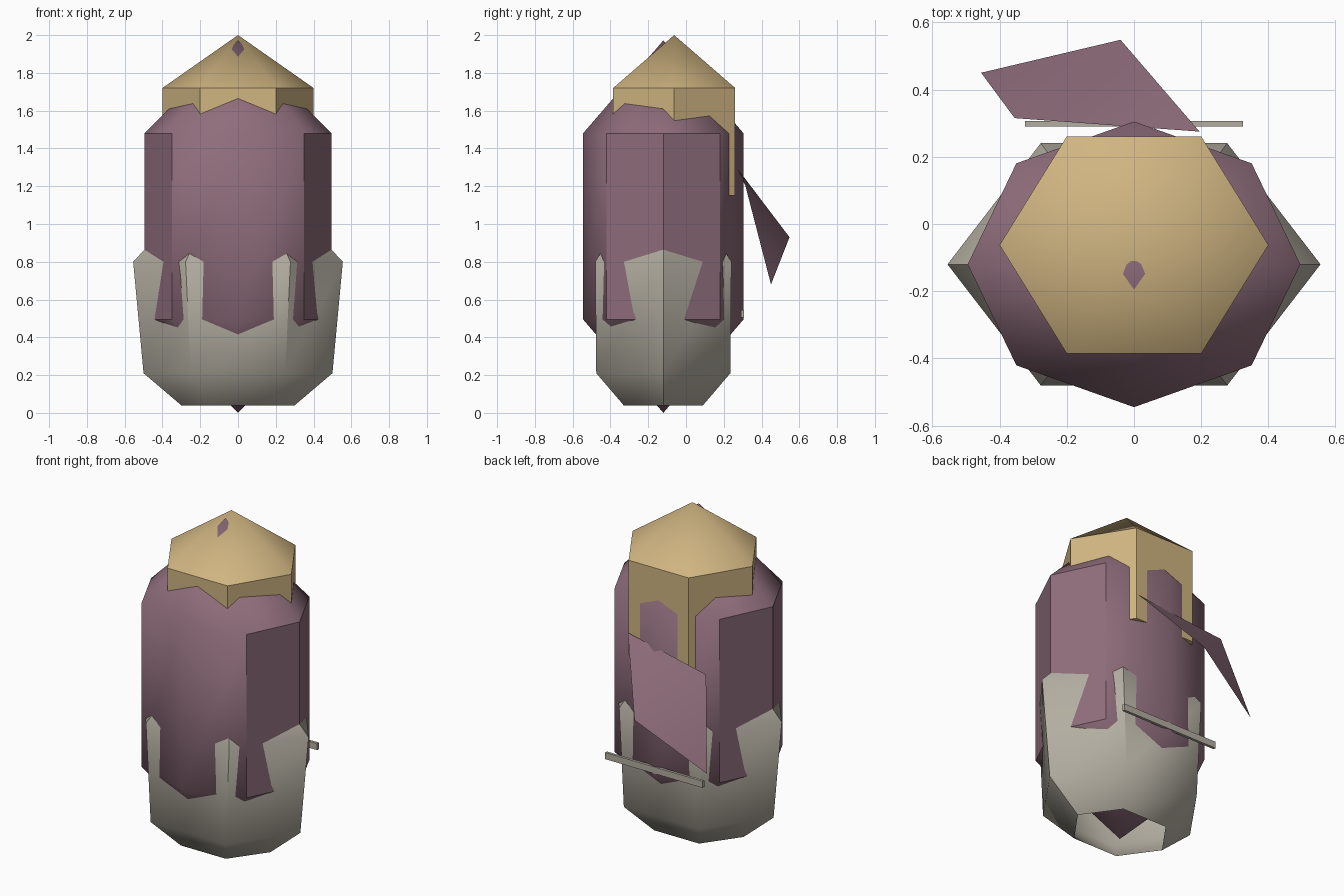
import bpy
import bmesh
from math import cos, sin, tau, radians

if "Cube" in bpy.data.objects:
    bpy.data.objects.remove(bpy.data.objects["Cube"], do_unlink=True)


def material(name, rgb):
    mat = bpy.data.materials.new(name)
    mat.use_nodes = True
    mat.diffuse_color = (*rgb, 1)
    mat.node_tree.nodes["Principled BSDF"].inputs["Base Color"].default_value = (*rgb, 1)
    return mat


purple = material("dusty purple", (0.275, 0.155, 0.20))
gold = material("straw gold", (0.63, 0.46, 0.22))
grey = material("warm grey", (0.45, 0.42, 0.355))


def finish(name, bm, mat, angle):
    """Turn a bmesh into a smooth shaded object with sharp creases."""
    mesh = bpy.data.meshes.new(name)
    bm.to_mesh(mesh)
    bm.free()
    mesh.materials.append(mat)
    mesh.shade_smooth()
    mesh.set_sharp_from_angle(angle=radians(angle))
    obj = bpy.data.objects.new(name, mesh)
    bpy.context.collection.objects.link(obj)
    return obj


def loft(name, mat, sides, cy, profile, angle, cap_bottom=False):
    """Stack elliptical rings (z, x radius, y radius); zero radius makes a tip."""
    bm = bmesh.new()
    rings = []
    for z, rx, ry in profile:
        count = sides if rx > 0 else 1
        turns = [tau * i / sides for i in range(count)]
        rings.append([bm.verts.new((rx * cos(t), cy + ry * sin(t), z)) for t in turns])
    for low, high in zip(rings, rings[1:]):
        for i in range(sides):
            j = (i + 1) % sides
            if len(low) == 1:
                bm.faces.new((low[0], high[j], high[i]))
            elif len(high) == 1:
                bm.faces.new((low[i], low[j], high[0]))
            else:
                bm.faces.new((low[i], low[j], high[j], high[i]))
    if cap_bottom:
        bm.faces.new(rings[0][::-1])
    return finish(name, bm, mat, angle)


# Eight-sided body with pointed ends
loft("body", purple, 8, -0.12,
     [(0, 0, 0), (0.495, 0.495, 0.425), (1.48, 0.495, 0.425), (1.972, 0, 0)], 41)

# Open six-sided cup around the lower body
loft("lower_cup", grey, 6, -0.12,
     [(0.04, 0.30, 0.242), (0.21, 0.50, 0.41), (0.80, 0.555, 0.416), (0.95, 0.415, 0.31)], 43)

# Six-sided hat whose back corners show through the body
loft("hat", gold, 6, -0.0625,
     [(1.15, 0.40, 0.373), (1.72, 0.40, 0.373), (2.0, 0, 0)], 41, cap_bottom=True)

# Loose cloth flap on the back, folded along its diagonal
bm = bmesh.new()
low, outer, top, side = [bm.verts.new(p) for p in (
    (-0.455, 0.45, 0.68), (-0.04, 0.548, 0.93), (0.195, 0.275, 1.29), (-0.355, 0.315, 1.2))]
bm.faces.new((low, side, outer))
bm.faces.new((outer, side, top))
finish("back_flap", bm, purple, 41)

# Thin crossbar behind the body
bm = bmesh.new()
bmesh.ops.create_cube(bm, size=1)
bmesh.ops.scale(bm, vec=(0.65, 0.016, 0.04), verts=bm.verts)
bmesh.ops.translate(bm, vec=(0, 0.298, 0.525), verts=bm.verts)
finish("back_crossbar", bm, grey, 41)
